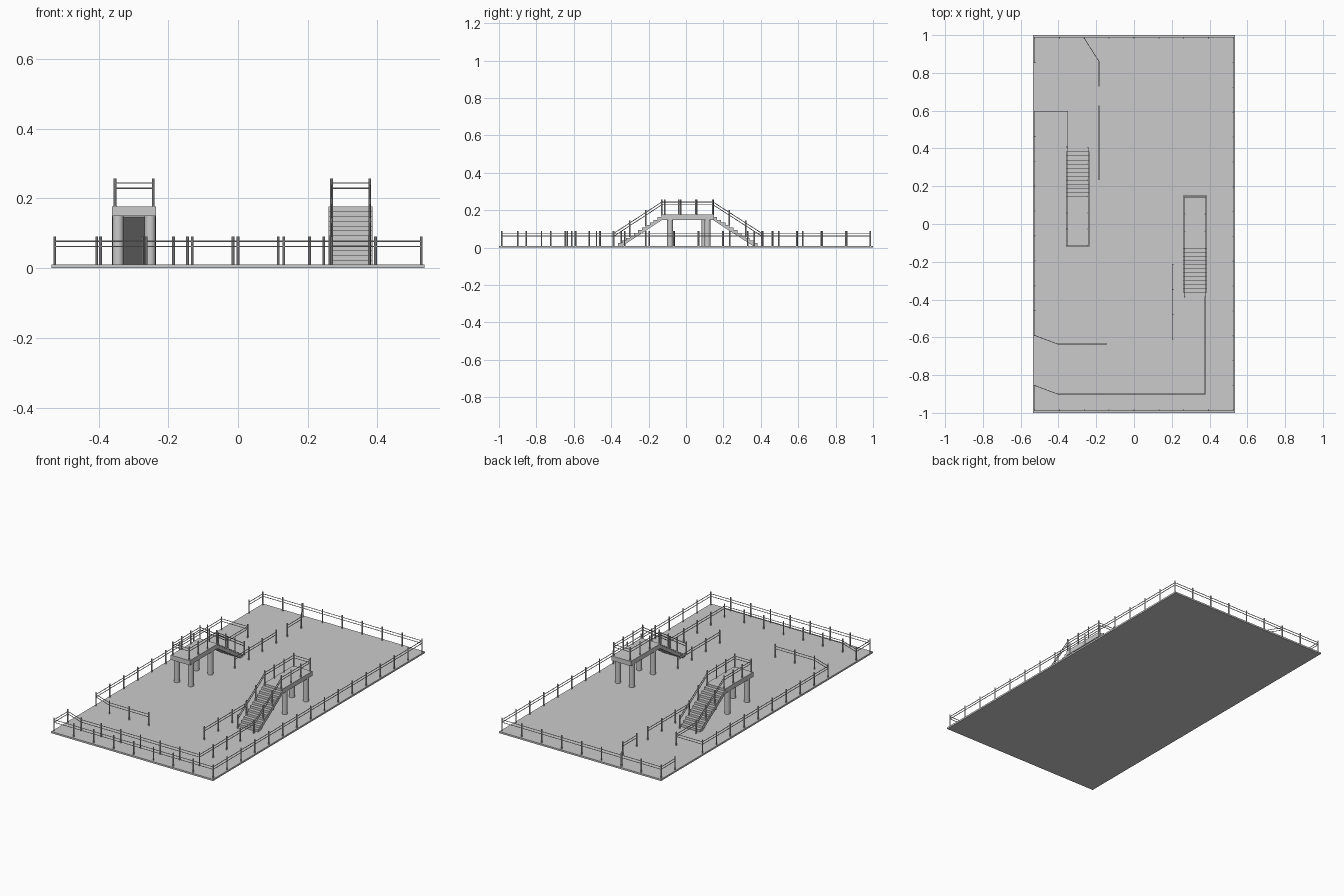
import bpy, bmesh
from math import ceil
from mathutils import Vector

if "Cube" in bpy.data.objects:
    bpy.data.objects.remove(bpy.data.objects["Cube"])

grey = bpy.data.materials.new("light grey")
grey.use_nodes = True
grey.diffuse_color = (0.6, 0.6, 0.6, 1)
grey.node_tree.nodes["Principled BSDF"].inputs["Base Color"].default_value = (0.6, 0.6, 0.6, 1)

FLOOR, DECK = 0.01, 0.177        # walking heights
POST_H, RAILS = 0.08, (0.067, 0.052)
MODULE = 0.131                   # post spacing


def finish(bm, name, smooth=False):
    mesh = bpy.data.meshes.new(name)
    bmesh.ops.recalc_face_normals(bm, faces=bm.faces)
    bm.to_mesh(mesh)
    bm.free()
    mesh.materials.append(grey)
    obj = bpy.data.objects.new(name, mesh)
    bpy.context.collection.objects.link(obj)
    if smooth:
        bpy.ops.object.select_all(action="DESELECT")
        obj.select_set(True)
        bpy.context.view_layer.objects.active = obj
        bpy.ops.object.shade_smooth_by_angle()
    return obj


def box(name, lo, hi):
    bm = bmesh.new()
    bmesh.ops.create_cube(bm, size=1)
    lo, hi = Vector(lo), Vector(hi)
    for v in bm.verts:
        v.co = (lo + hi) / 2 + v.co * (hi - lo)
    return finish(bm, name)


def rod(bm, a, b, radius, sides):
    a, b = Vector(a), Vector(b)
    d = b - a
    made = bmesh.ops.create_cone(bm, cap_ends=True, segments=sides, radius1=radius,
                                 radius2=radius, depth=d.length)
    turn = d.to_track_quat("Z", "Y")
    for v in made["verts"]:
        v.co = turn @ v.co + (a + b) / 2


def fence(name, path, sink=0.01):
    """Posts at even spacing along a path of floor points, with two rails."""
    bm = bmesh.new()
    path = [Vector(p if len(p) == 3 else (*p, FLOOR)) for p in path]
    up = Vector((0, 0, 1))
    posts = [path[0]]
    for a, b in zip(path, path[1:]):
        n = max(1, round((b - a).length / (MODULE if sink == 0.01 else 0.095)))
        posts += [a.lerp(b, i / n) for i in range(1, n + 1)]
        for h in RAILS:
            rod(bm, a + up * h, b + up * h, 0.002, 6)
    if (posts[0] - posts[-1]).length < 0.001:
        posts.pop()
    for p in posts:
        rod(bm, p - up * sink, p + up * POST_H, 0.0038, 8)
    finish(bm, name, True)


def stairs(name, x0, x1, y_top, y_end, steps=12):
    """Stepped profile with a sloped underside, extruded across the width."""
    run, rise = (y_end - y_top) / steps, (DECK - FLOOR) / steps
    prof = [(y_top, DECK - 0.03), (y_top, DECK - rise)]
    for i in range(1, steps):
        y, z = y_top + run * i, DECK - rise * i
        prof += [(y, z), (y, z - rise)]
    prof += [(y_end - run * 2.2, FLOOR)]
    bm = bmesh.new()
    face = bm.faces.new([bm.verts.new((x0, y, z)) for y, z in prof])
    out = bmesh.ops.extrude_face_region(bm, geom=[face])
    for v in out["geom"]:
        if isinstance(v, bmesh.types.BMVert):
            v.co.x = x1
    finish(bm, name)


def overlook(side, x0, x1, y_far, y_top, y_end):
    """Raised deck on four columns with one flight of stairs and railings."""
    box(side + "_deck", (x0, min(y_far, y_top), DECK - 0.028), (x1, max(y_far, y_top), DECK))
    bm = bmesh.new()
    s = 1 if y_top > y_far else -1
    for x in (x0 + 0.017, x1 - 0.017):
        for y in (y_far + s * 0.035, y_top - s * 0.045):
            rod(bm, (x, y, 0), (x, y, DECK - 0.02), 0.016, 16)
    finish(bm, side + "_columns", True)
    stairs(side + "_stairs", x0, x1, y_top, y_end)
    a, b, y = x0 + 0.008, x1 - 0.008, y_far + s * 0.007
    fence(side + "_deck_railing", [
        (a, y_end, FLOOR), (a, y_top, DECK), (a, y, DECK),
        (b, y, DECK), (b, y_top, DECK), (b, y_end, FLOOR)], 0.009)


# Ground slab
box("ground_slab", (-0.535, -1, 0), (0.535, 1, FLOOR))

# Raised decks, turned opposite ways
overlook("right_side", -0.361, -0.235, -0.12, 0.145, 0.405)
overlook("left_side", 0.26, 0.386, 0.15, -0.13, -0.385)

# Outer fence with two gate openings on one side
E, N = 0.526, 0.986
fence("outer_fence", [(-E, -0.855), (-E, -N), (E, -N), (E, N), (-E, N), (-E, 0.855)])
fence("side_fence", [(0.205 - 0.35, -0.635), (-0.405, -0.635), (-E, -0.59),
                     (-E, 0.595), (-0.353, 0.595), (-0.353, 0.41)])

# Inner guide fences
fence("front_path_fence", [(-E, -0.855), (-0.405, -0.9), (0.376, -0.9), (0.376, -0.39)])
fence("left_guide_fence", [(0.205, -0.61), (0.205, -0.215)])
fence("right_guide_fence", [(-0.185, 0.235), (-0.185, 0.625)])
fence("back_corner_fence", [(-0.185, 0.73), (-0.185, 0.86), (-0.265, N)])
